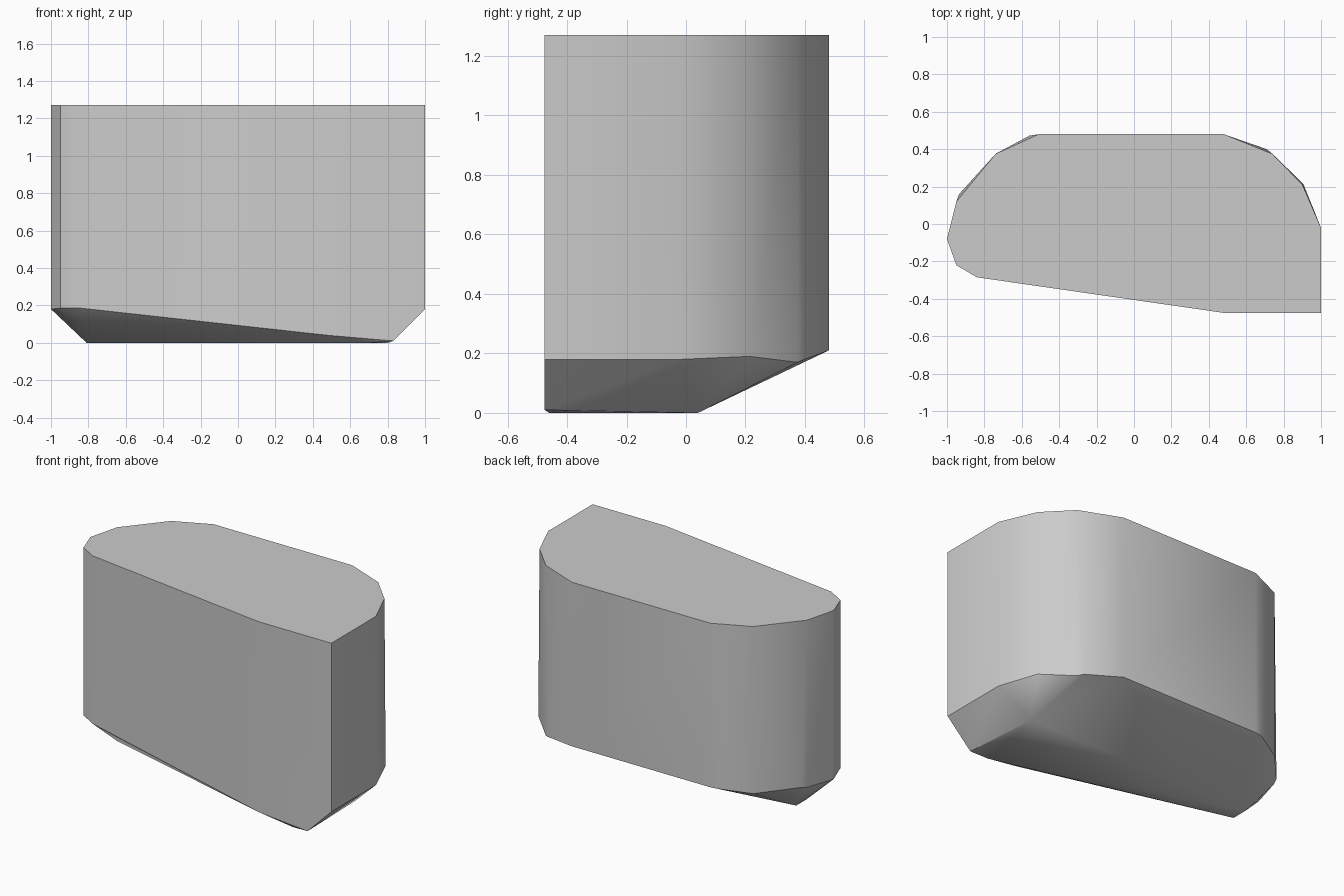
import bpy
import bmesh
import math

if "Cube" in bpy.data.objects:
    bpy.data.objects.remove(bpy.data.objects["Cube"], do_unlink=True)

TOP = 1.27

# Outline of the block: x, y and the height where the wall meets the underside
outline = [
    (-0.84, -0.285, 0.185), (0.48, -0.475, 0.04), (1.0, -0.475, 0.18),
    (1.0, -0.02, 0.18), (0.9, 0.21, 0.18), (0.74, 0.375, 0.17),
    (0.48, 0.48, 0.21), (-0.51, 0.48, 0.21), (-0.74, 0.375, 0.19),
    (-0.95, 0.12, 0.19), (-1.0, -0.08, 0.18), (-0.95, -0.22, 0.185),
]

# Corners of the narrow resting face
keel = [
    (0.83, -0.475, 0.01), (0.71, -0.46, 0), (0.805, 0.04, 0),
    (-0.81, 0.03, 0), (-0.81, -0.075, 0),
]

# Slight swelling of the rounded corners towards the underside
swell = [(-0.56, 0.472, 0.21), (0.71, 0.4, 0.18), (0.905, 0.215, 0.19), (-0.935, 0.16, 0.2)]

# Grey material
grey = bpy.data.materials.new("plain grey")
grey.use_nodes = True
colour = (0.6, 0.6, 0.6, 1)
grey.diffuse_color = colour
grey.node_tree.nodes["Principled BSDF"].inputs["Base Color"].default_value = colour

# Convex block stretched around the outline and keel
bm = bmesh.new()
for x, y, z in outline:
    bm.verts.new((x, y, z))
    bm.verts.new((x, y, TOP))
for point in keel + swell:
    bm.verts.new(point)
hull = bmesh.ops.convex_hull(bm, input=bm.verts[:])
inside = {v for v in hull["geom_interior"] + hull["geom_unused"]
          if isinstance(v, bmesh.types.BMVert)}
bmesh.ops.delete(bm, geom=list(inside), context='VERTS')
bmesh.ops.dissolve_limit(bm, angle_limit=math.radians(1),
                         verts=bm.verts[:], edges=bm.edges[:])
bmesh.ops.recalc_face_normals(bm, faces=bm.faces[:])

mesh = bpy.data.meshes.new("rounded_block")
bm.to_mesh(mesh)
bm.free()
mesh.materials.append(grey)
block = bpy.data.objects.new("rounded_block", mesh)
bpy.context.collection.objects.link(block)

# Soft walls with crisp rim and chamfer edges
bpy.ops.object.select_all(action='DESELECT')
block.select_set(True)
bpy.context.view_layer.objects.active = block
bpy.ops.object.shade_smooth_by_angle(angle=math.radians(30))
